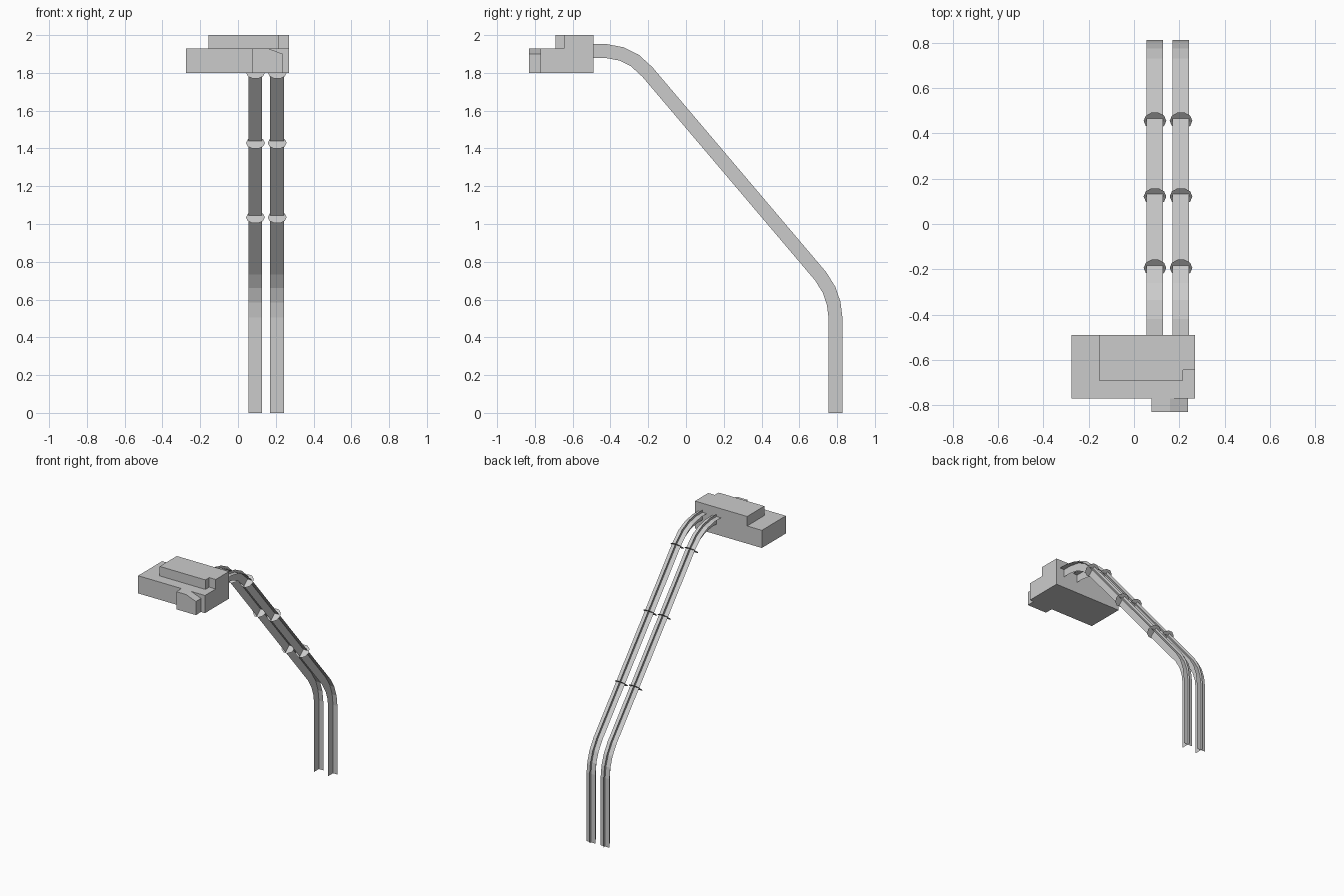
import bpy, math
from mathutils import Vector

if "Cube" in bpy.data.objects:
    bpy.data.objects.remove(bpy.data.objects["Cube"])

grey = bpy.data.materials.new("light_grey")
grey.diffuse_color = (0.6, 0.6, 0.6, 1)
grey.use_nodes = True
grey.node_tree.nodes["Principled BSDF"].inputs["Base Color"].default_value = grey.diffuse_color


def make(name, verts, faces):
    mesh = bpy.data.meshes.new(name)
    mesh.from_pydata([tuple(v) for v in verts], [], faces)
    mesh.materials.append(grey)
    obj = bpy.data.objects.new(name, mesh)
    bpy.context.collection.objects.link(obj)
    return obj


def prism(name, outline, offset):
    """Extrude a counter-clockwise outline along the offset vector."""
    n = len(outline)
    base = [Vector(p) for p in outline]
    verts = base + [p + Vector(offset) for p in base]
    faces = [tuple(reversed(range(n))), tuple(range(n, 2 * n))]
    faces += [(i, (i + 1) % n, n + (i + 1) % n, n + i) for i in range(n)]
    return make(name, verts, faces)


# Housing: wide lower box, notched upper box, bevelled front block
prism("lower_housing", [(x, y, 1.80) for x, y in
      ((-.275, -.77), (.27, -.77), (.27, -.49), (-.275, -.49))], (0, 0, .13))
prism("upper_housing", [(x, y, 1.93) for x, y in
      ((-.155, -.69), (.217, -.69), (.217, -.645), (.27, -.645), (.27, -.49), (-.155, -.49))],
      (0, 0, .07))
prism("front_block", [(x, -.77, z) for x, z in
      ((.078, 1.80), (.238, 1.80), (.238, 1.90), (.158, 1.93), (.078, 1.93))], (0, -.06, 0))

# Path of the cable in the side plane (y, z), from the housing to the ground
path = [Vector(p) for p in ((-.49, 1.935), (-.42, 1.935), (-.335, 1.919), (-.26, 1.882),
        (-.19, 1.818), (.73, .733), (.775, .66), (.801, .585), (.811, .505), (.811, 0))]


def normal(a, b):
    d = (b - a).normalized()
    return Vector((-d.y, d.x))


def offset_path(dist):
    """Shift the path outwards with mitred corners."""
    out = []
    for i, p in enumerate(path):
        n1 = normal(path[max(i - 1, 0)], path[max(i, 1)])
        n2 = normal(path[min(i, len(path) - 2)], path[min(i + 1, len(path) - 1)])
        m = (n1 + n2).normalized()
        out.append(p + m * dist / m.dot(n1))
    return out


def ribbon(name, side_a, side_b):
    n = len(side_a)
    return make(name, side_a + side_b, [(i, i + 1, n + i + 1, n + i) for i in range(n - 1)])


def disc(name, centre, up, radius=.05, sides=10):
    """Thin clamp disc spanned by x and the given up direction."""
    side = Vector((1, 0, 0))
    angles = [math.tau * i / sides for i in range(sides)]
    return make(name, [centre + radius * (side * math.cos(a) + up * math.sin(a)) for a in angles],
                [tuple(range(sides))])


outer, inner = offset_path(.017), offset_path(-.056)
slope_n = normal(path[4], path[5])
up = Vector((0, slope_n.x, slope_n.y))

# Two cables, each of two crossed ribbons with clamp discs
for side, x in (("left", .0915), ("right", .2065)):
    ribbon(f"{side}_cable_flat", [Vector((x - .036, *p)) for p in path],
           [Vector((x + .036, *p)) for p in path])
    ribbon(f"{side}_cable_fin", [Vector((x, *p)) for p in outer],
           [Vector((x, *p)) for p in inner])
    for k, y in enumerate((-.183, .132, .466)):
        t = (y - path[4].x) / (path[5].x - path[4].x)
        p = path[4].lerp(path[5], t)
        disc(f"{side}_clamp_{k + 1}", Vector((x + .001, p.x, p.y)) - up * .014, up)
    # Flange where the cable enters the housing
    disc(f"{side}_flange", Vector((x, -.487, 1.915)), Vector((0, 0, 1)))
